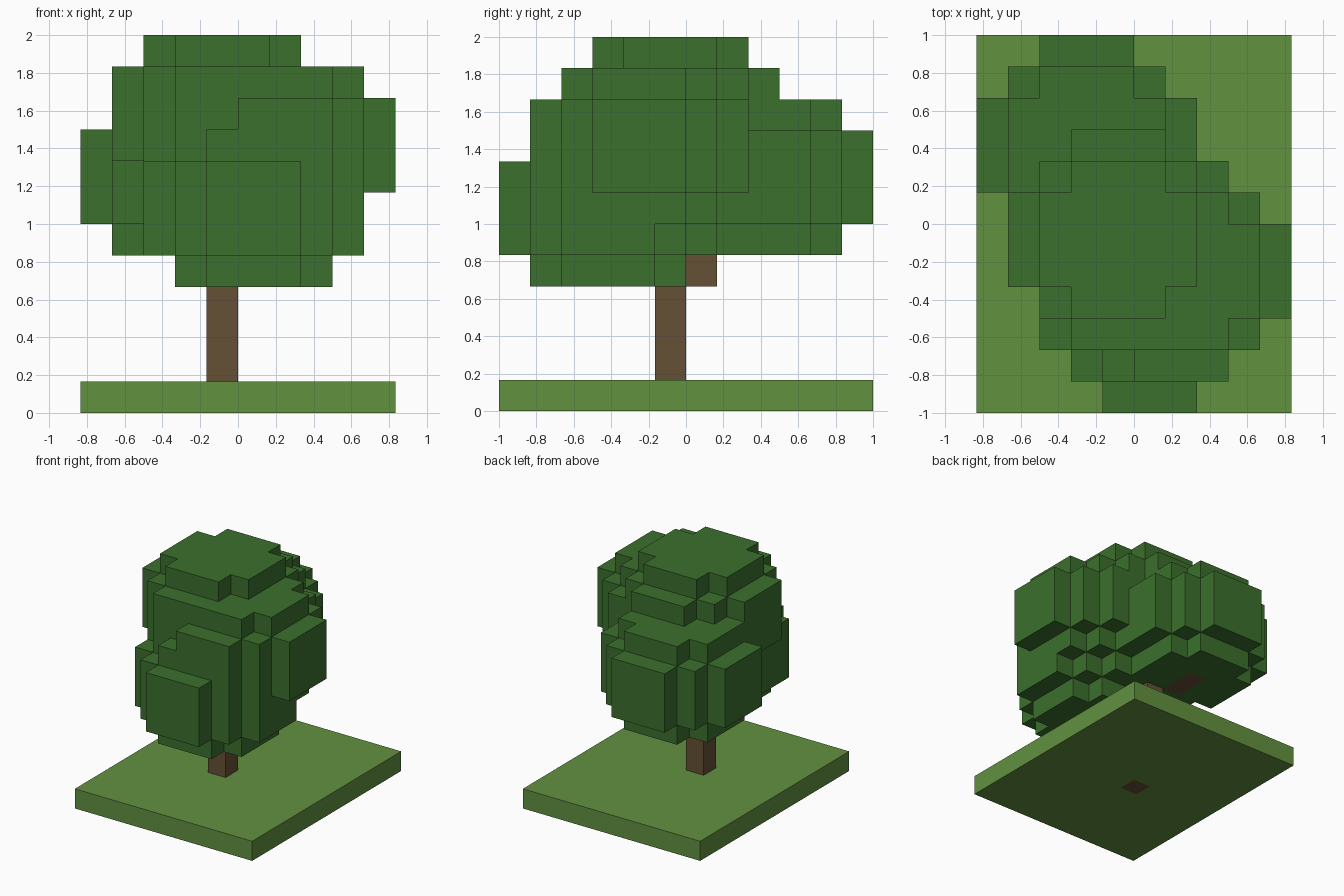
import bpy
import bmesh
from mathutils import Vector

if "Cube" in bpy.data.objects:
    bpy.data.objects.remove(bpy.data.objects["Cube"], do_unlink=True)

UNIT = 1 / 6                 # edge of one block
NX, NY = 10, 12              # ground size in blocks
ORIGIN = Vector((-NX / 2, -NY / 2, 0))


def make_material(name, rgb):
    mat = bpy.data.materials.new(name)
    mat.use_nodes = True
    mat.diffuse_color = (*rgb, 1)
    mat.node_tree.nodes["Principled BSDF"].inputs["Base Color"].default_value = (*rgb, 1)
    return mat


def disc(cx, cy, z, r):
    """Round layer of blocks with stepped corners."""
    span = range(-r, r + 1)
    return {(cx + x, cy + y, z) for x in span for y in span
            if abs(x) + abs(y) <= r + 1}


def leaf_clump(cx, cy, cz):
    """Squat ball: three wide layers between two narrow ones."""
    cells = set()
    for dz in range(-2, 3):
        cells |= disc(cx, cy, cz + dz, 2 if abs(dz) == 2 else 3)
    return cells


def build_blocks(name, cells, solid, mat):
    """Mesh of the block faces that border on empty space."""
    bm = bmesh.new()
    corners = {}

    def vert(p):
        key = tuple(round(c) for c in p)
        if key not in corners:
            corners[key] = bm.verts.new((Vector(key) + ORIGIN) * UNIT)
        return corners[key]

    for cell in sorted(cells):
        for axis in range(3):
            for side in (-1, 1):
                normal = Vector((0, 0, 0))
                normal[axis] = side
                neighbour = tuple(int(c + n) for c, n in zip(cell, normal))
                if neighbour in solid:
                    continue
                u = Vector((0, 0, 0))
                u[(axis + 1) % 3] = 0.5
                v = normal.cross(u)
                mid = Vector(cell) + Vector((0.5, 0.5, 0.5)) + normal / 2
                bm.faces.new([vert(mid + a * u + b * v)
                              for a, b in ((-1, -1), (1, -1), (1, 1), (-1, 1))])
    mesh = bpy.data.meshes.new(name)
    bm.to_mesh(mesh)
    bm.free()
    mesh.materials.append(mat)
    obj = bpy.data.objects.new(name, mesh)
    bpy.context.collection.objects.link(obj)


# Trunk through the ground, with a branch stepping up into the back clump
trunk = {(4, 5, z) for z in range(5)}
trunk |= {(4, 6, 4), (4, 6, 5), (3, 7, 5), (3, 8, 5)}

# Ground slab
ground = {(x, y, 0) for x in range(NX) for y in range(NY)} - trunk

# Canopy of four overlapping clumps: top, right, front, back left
leaves = set()
for centre in ((4, 5, 9), (6, 4, 8), (5, 3, 6), (3, 8, 7)):
    leaves |= leaf_clump(*centre)
leaves -= trunk

solid = trunk | ground | leaves
build_blocks("ground", ground, solid, make_material("grass green", (0.122, 0.283, 0.051)))
build_blocks("trunk", trunk, solid, make_material("bark brown", (0.133, 0.082, 0.035)))
build_blocks("canopy", leaves, solid, make_material("leaf green", (0.044, 0.162, 0.026)))
